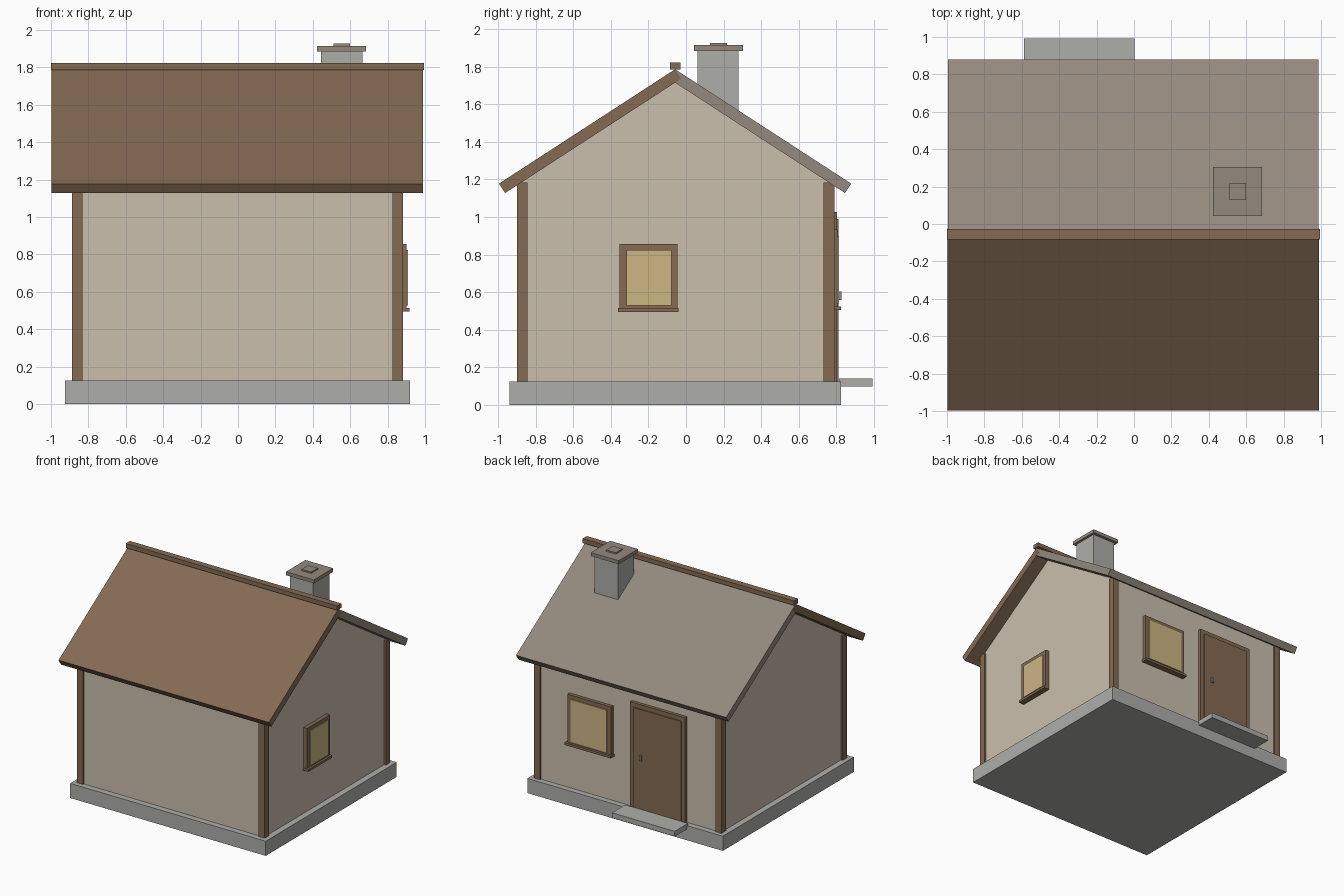
import bpy, bmesh

if "Cube" in bpy.data.objects:
    bpy.data.objects.remove(bpy.data.objects["Cube"])


def mat(name, r, g, b):
    lin = [((c / 255 + 0.055) / 1.055) ** 2.4 for c in (r, g, b)]
    m = bpy.data.materials.new(name)
    m.diffuse_color = (*lin, 1)
    m.use_nodes = True
    m.node_tree.nodes["Principled BSDF"].inputs["Base Color"].default_value = m.diffuse_color
    return m


WALL = mat("cream plaster", 203, 191, 173)
WOOD = mat("brown wood", 132, 107, 83)
STONE = mat("grey stone", 174, 175, 170)
TAUPE = mat("taupe slate", 148, 137, 125)
GLASS = mat("warm glass", 204, 182, 131)
METAL = mat("dull metal", 132, 137, 140)


def prism(name, profile, x0, x1, material):
    """Extrude a (y, z) profile along x."""
    bm = bmesh.new()
    face = bm.faces.new([bm.verts.new((x0, y, z)) for y, z in profile])
    ext = bmesh.ops.extrude_face_region(bm, geom=[face])
    verts = [v for v in ext["geom"] if isinstance(v, bmesh.types.BMVert)]
    bmesh.ops.translate(bm, vec=(x1 - x0, 0, 0), verts=verts)
    bmesh.ops.recalc_face_normals(bm, faces=bm.faces)
    me = bpy.data.meshes.new(name)
    bm.to_mesh(me)
    bm.free()
    me.materials.append(material)
    ob = bpy.data.objects.new(name, me)
    bpy.context.collection.objects.link(ob)
    return ob


def box(name, x, y, z, material):
    return prism(name, [(y[0], z[0]), (y[1], z[0]), (y[1], z[1]), (y[0], z[1])],
                 x[0], x[1], material)


# Foundation, walls and gable
box("foundation", (-0.925, 0.92), (-0.94, 0.825), (0, 0.125), STONE)
box("walls", (-0.873, 0.867), (-0.888, 0.776), (0.125, 1.19), WALL)
prism("gable", [(-0.888, 1.19), (0.776, 1.19), (-0.056, 1.718)], -0.873, 0.867, WALL)

# Corner posts
for side, x in (("left", (-0.888, -0.831)), ("right", (0.825, 0.882))):
    for end, y in (("front", (-0.90, -0.843)), ("back", (0.732, 0.79))):
        box(f"{end}_{side}_post", x, y, (0.125, 1.185), WOOD)

# Roof slabs, mirrored about the ridge line, and the ridge beam
RIDGE_Y = -0.058
slab = [(0, 1.787), (0.938, 1.178), (0.905, 1.128), (-0.033, 1.737)]
prism("front_roof", [(RIDGE_Y - d, z) for d, z in slab], -0.996, 0.988, WOOD)
prism("back_roof", [(RIDGE_Y + d, z) for d, z in slab], -0.995, 0.987, TAUPE)
box("ridge_beam", (-1.0, 0.995), (-0.084, -0.028), (1.787, 1.824), WOOD)

# Chimney
box("chimney", (0.445, 0.665), (0.062, 0.28), (1.45, 1.885), STONE)
box("chimney_cap", (0.423, 0.685), (0.043, 0.304), (1.885, 1.915), TAUPE)
box("chimney_cap_top", (0.51, 0.60), (0.128, 0.218), (1.915, 1.927), TAUPE)

# Side window on the right wall
box("side_window_frame", (0.86, 0.90), (-0.354, -0.045), (0.495, 0.857), WOOD)
box("side_window_glass", (0.899, 0.908), (-0.317, -0.078), (0.528, 0.824), GLASS)
box("side_window_sill", (0.86, 0.918), (-0.362, -0.041), (0.495, 0.515), WOOD)

# Back window
box("back_window_frame", (0.143, 0.556), (0.77, 0.806), (0.505, 0.934), WOOD)
box("back_window_glass", (0.18, 0.52), (0.805, 0.814), (0.54, 0.90), GLASS)
box("back_window_sill", (0.133, 0.566), (0.77, 0.826), (0.505, 0.525), WOOD)

# Back door with handle and step
box("door_frame", (-0.555, -0.035), (0.77, 0.803), (0.125, 1.027), WOOD)
box("door_panel", (-0.52, -0.07), (0.80, 0.812), (0.125, 0.99), WOOD)
box("door_handle", (-0.155, -0.135), (0.81, 0.827), (0.557, 0.603), METAL)
box("door_step", (-0.589, 0.003), (0.815, 0.993), (0.097, 0.141), STONE)
